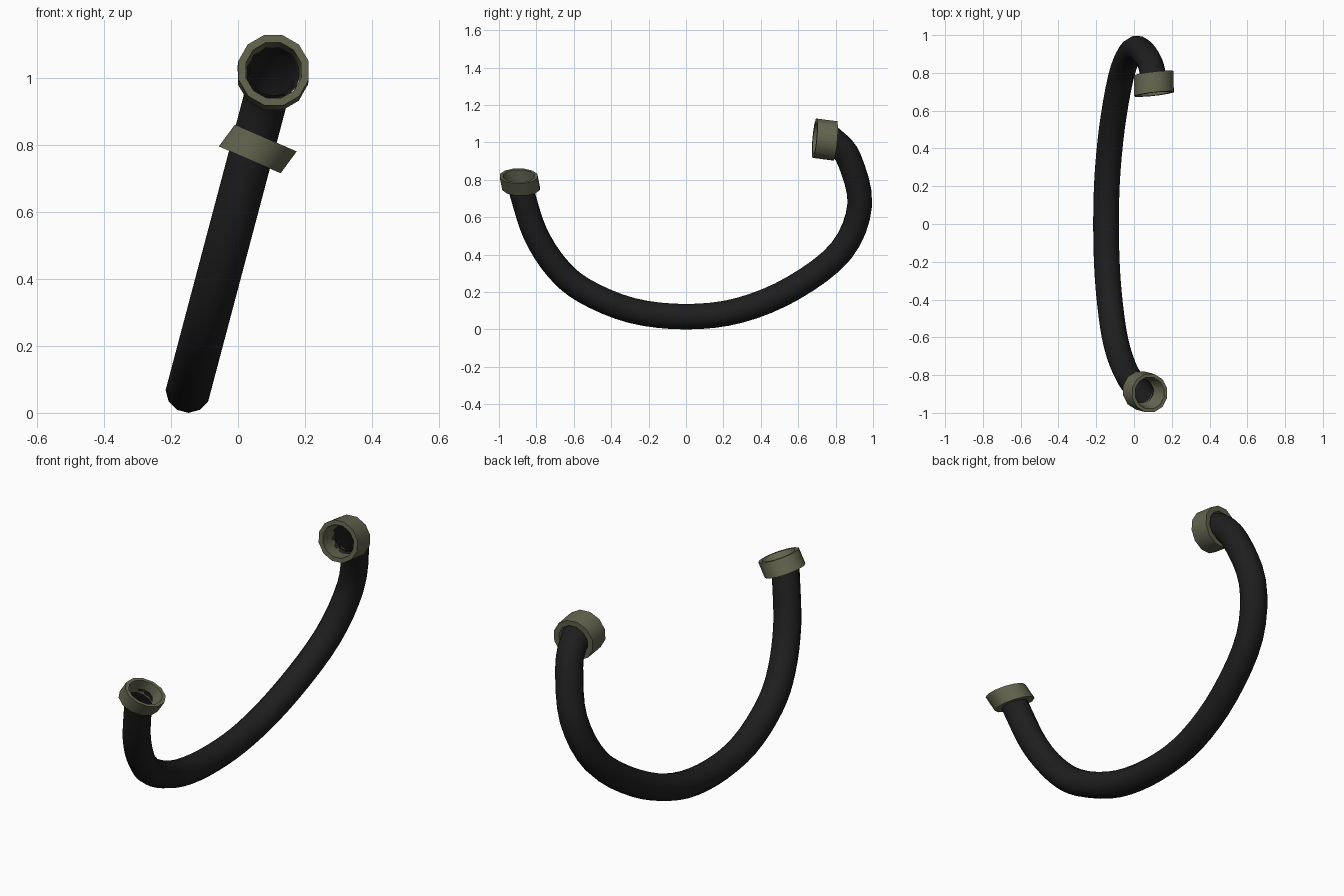
import bpy, bmesh, math
from mathutils import Vector

if "Cube" in bpy.data.objects:
    bpy.data.objects.remove(bpy.data.objects["Cube"])

SIDES = 12
R = 0.068


def material(name, col):
    m = bpy.data.materials.new(name)
    m.diffuse_color = (*col, 1)
    m.use_nodes = True
    m.node_tree.nodes["Principled BSDF"].inputs["Base Color"].default_value = m.diffuse_color
    return m


black = material("black rubber", (0.013, 0.013, 0.013))
olive = material("olive metal", (0.125, 0.128, 0.078))


def loft(name, rings, mat, closed=False):
    """Skin a list of point rings with quads."""
    bm = bmesh.new()
    vr = [[bm.verts.new(p) for p in ring] for ring in rings]
    pairs = list(zip(vr, vr[1:])) + ([(vr[-1], vr[0])] if closed else [])
    for a, b in pairs:
        for i in range(SIDES):
            j = (i + 1) % SIDES
            bm.faces.new((a[i], a[j], b[j], b[i]))
    bmesh.ops.recalc_face_normals(bm, faces=bm.faces)
    me = bpy.data.meshes.new(name)
    bm.to_mesh(me)
    bm.free()
    me.materials.append(mat)
    ob = bpy.data.objects.new(name, me)
    bpy.context.collection.objects.link(ob)
    bpy.ops.object.select_all(action='DESELECT')
    bpy.context.view_layer.objects.active = ob
    ob.select_set(True)
    bpy.ops.object.shade_smooth_by_angle(angle=math.radians(40))
    return ob


def ring(c, u, v, r):
    return [c + r * (math.cos(a) * u + math.sin(a) * v)
            for a in (math.tau * (i + 0.5) / SIDES for i in range(SIDES))]


def spline(pts, n):
    """Catmull-Rom curve through the points."""
    p = [2 * pts[0] - pts[1]] + pts + [2 * pts[-1] - pts[-2]]
    out = []
    for k in range(1, len(p) - 2):
        a, b, c, d = p[k - 1:k + 3]
        for i in range(n):
            t = i / n
            out.append(0.5 * (2 * b + (c - a) * t + (2 * a - 5 * b + 4 * c - d) * t * t
                              + (3 * b - a - 3 * c + d) * t ** 3))
    return out + [pts[-1]]


# Hose: a curve in a leaning plane, given by its side outline (y, z)
SLOPE = 0.265
outline = [(-0.888, 0.775), (-0.874, 0.72), (-0.805, 0.51), (-0.69, 0.33), (-0.543, 0.206),
           (-0.29, 0.101), (0, 0.068), (0.286, 0.102), (0.575, 0.222), (0.83, 0.42),
           (0.929, 0.666), (0.874, 0.905), (0.80, 1.0), (0.755, 1.015)]
path = spline([Vector((-0.148 + SLOPE * (z - 0.068), y, z)) for y, z in outline], 4)
N = Vector((1, 0, -SLOPE)).normalized()
rings = []
for i, c in enumerate(path):
    t = (path[min(i + 1, len(path) - 1)] - path[max(i - 1, 0)]).normalized()
    # the end inside the upper collar flares to meet its wall
    r = R + 0.015 * max(0, i - (len(path) - 5)) / 4
    rings.append(ring(c, N, t.cross(N), r))
loft("hose", rings, black)


# Collars: slightly slanted open rings over both hose ends
def collar(name, back, front, normal, up, r, r_in, r_back):
    back, front, n = Vector(back), Vector(front), Vector(normal).normalized()
    u = Vector(up).cross(n).normalized()
    v = n.cross(u)
    loft(name, [ring(back, u, v, r), ring(front, u, v, r),
                ring(front, u, v, r_in), ring(back, u, v, r_back)], olive, closed=True)


collar("lower_collar", (0.035, -0.882, 0.755), (0.083, -0.895, 0.82),
       (0.4, 0, 0.92), (0, 1, 0), 0.104, 0.086, 0.066)
collar("upper_collar", (0.104, 0.797, 1.008), (0.106, 0.688, 1.022),
       (0.11, -0.99, 0.09), (0, 0, 1), 0.109, 0.086, 0.08)
